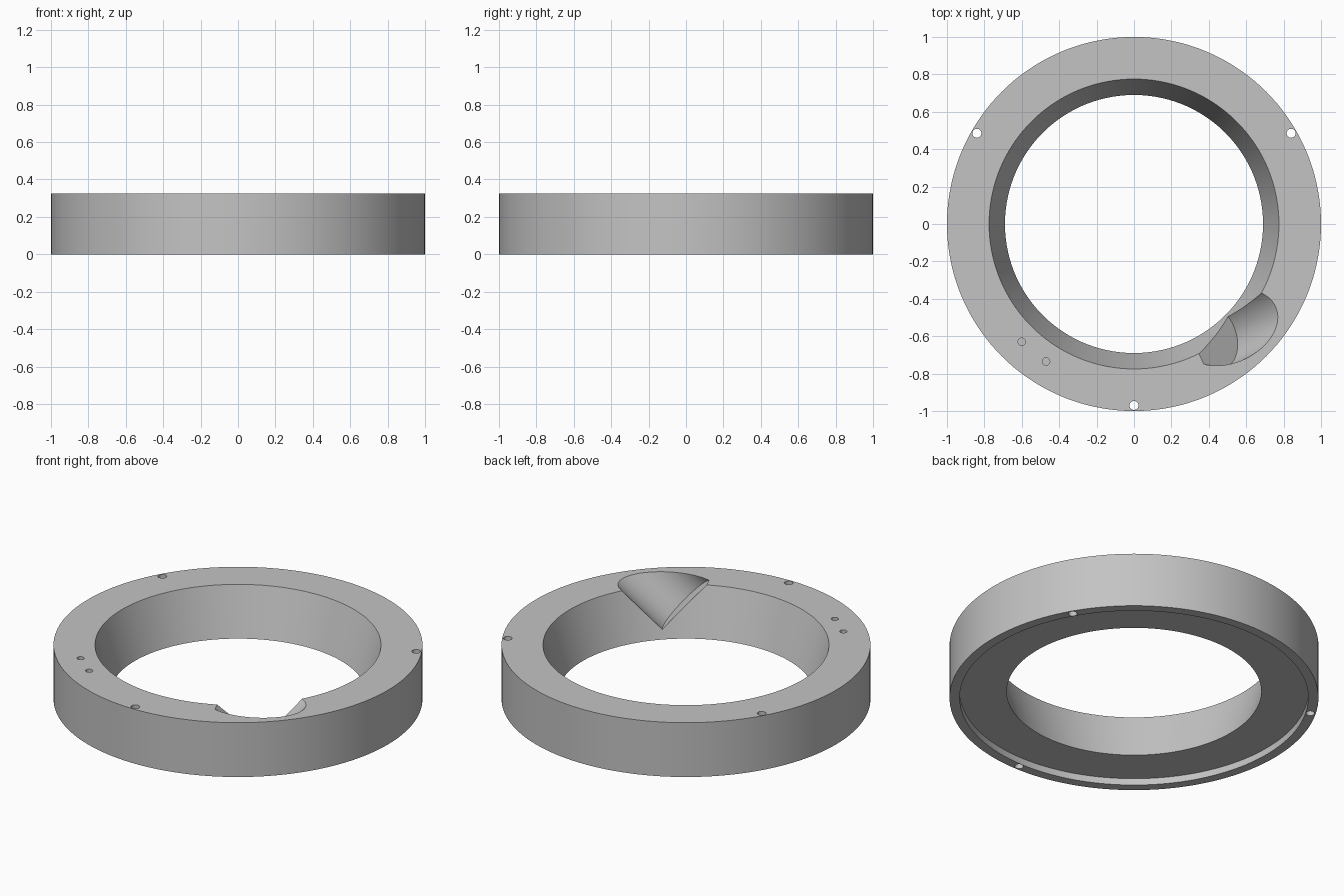
import bpy, bmesh
from math import radians, cos, sin, pi
from mathutils import Vector, Matrix

default = bpy.data.objects.get("Cube")
if default:
    bpy.data.objects.remove(default, do_unlink=True)

HEIGHT = 0.325

grey = bpy.data.materials.new("plain_grey")
grey.use_nodes = True
colour = (0.55, 0.55, 0.55, 1)
grey.diffuse_color = colour
grey.node_tree.nodes["Principled BSDF"].inputs["Base Color"].default_value = colour


def add_object(name, bm):
    bmesh.ops.recalc_face_normals(bm, faces=bm.faces[:])
    mesh = bpy.data.meshes.new(name)
    bm.to_mesh(mesh)
    bm.free()
    mesh.materials.append(grey)
    obj = bpy.data.objects.new(name, mesh)
    bpy.context.collection.objects.link(obj)
    return obj


def revolve(name, profile, steps):
    bm = bmesh.new()
    verts = [bm.verts.new((r, 0, z)) for r, z in profile]
    edges = [bm.edges.new((a, b)) for a, b in zip(verts, verts[1:] + verts[:1])]
    bmesh.ops.spin(bm, geom=verts + edges, axis=(0, 0, 1), cent=(0, 0, 0),
                   angle=2 * pi, steps=steps, use_merge=True)
    bmesh.ops.remove_doubles(bm, verts=bm.verts[:], dist=1e-5)
    return add_object(name, bm)


def rod(name, base, axis, radius, length, sides):
    """Cylinder starting at base and running along axis."""
    axis = Vector(axis).normalized()
    turn = axis.to_track_quat('Z', 'Y').to_matrix().to_4x4()
    place = Matrix.Translation(Vector(base) + axis * length / 2) @ turn
    bm = bmesh.new()
    bmesh.ops.create_cone(bm, cap_ends=True, segments=sides, radius1=radius,
                          radius2=radius, depth=length, matrix=place)
    obj = add_object(name, bm)
    obj.hide_render = True
    return obj


# Ring body: tapered bore, shallow recess underneath
ring = revolve("ring_body", [(0.69, 0.04), (0.945, 0.04), (0.945, 0), (1, 0),
                             (1, HEIGHT), (0.775, HEIGHT)], 144)

cutters = []

# Three through holes near the outer edge
for angle in (30, 150, 270):
    a = radians(angle)
    cutters.append(rod("screw_hole_cutter", (0.97 * cos(a), 0.97 * sin(a), -0.1),
                       (0, 0, 1), 0.024, 0.6, 24))

# Two blind pin holes in the top face
for x, y in ((-0.6, -0.63), (-0.47, -0.735)):
    cutters.append(rod("pin_hole_cutter", (x, y, HEIGHT - 0.1), (0, 0, 1), 0.02, 0.3, 24))

# Slanted flat-bottomed pocket breaking into the bore
slant = Vector((0.657, 0.295, 0.694)).normalized()
mouth = Vector((0.51, -0.553, HEIGHT))
cutters.append(rod("pocket_cutter", mouth - slant * 0.148, slant, 0.188, 1.0, 96))

bpy.context.view_layer.objects.active = ring
ring.select_set(True)
for cutter in cutters:
    mod = ring.modifiers.new("cut", 'BOOLEAN')
    mod.operation = 'DIFFERENCE'
    mod.solver = 'EXACT'
    mod.object = cutter
    bpy.ops.object.modifier_apply(modifier=mod.name)
    bpy.data.objects.remove(cutter, do_unlink=True)

bpy.ops.object.shade_smooth_by_angle(angle=radians(25))
